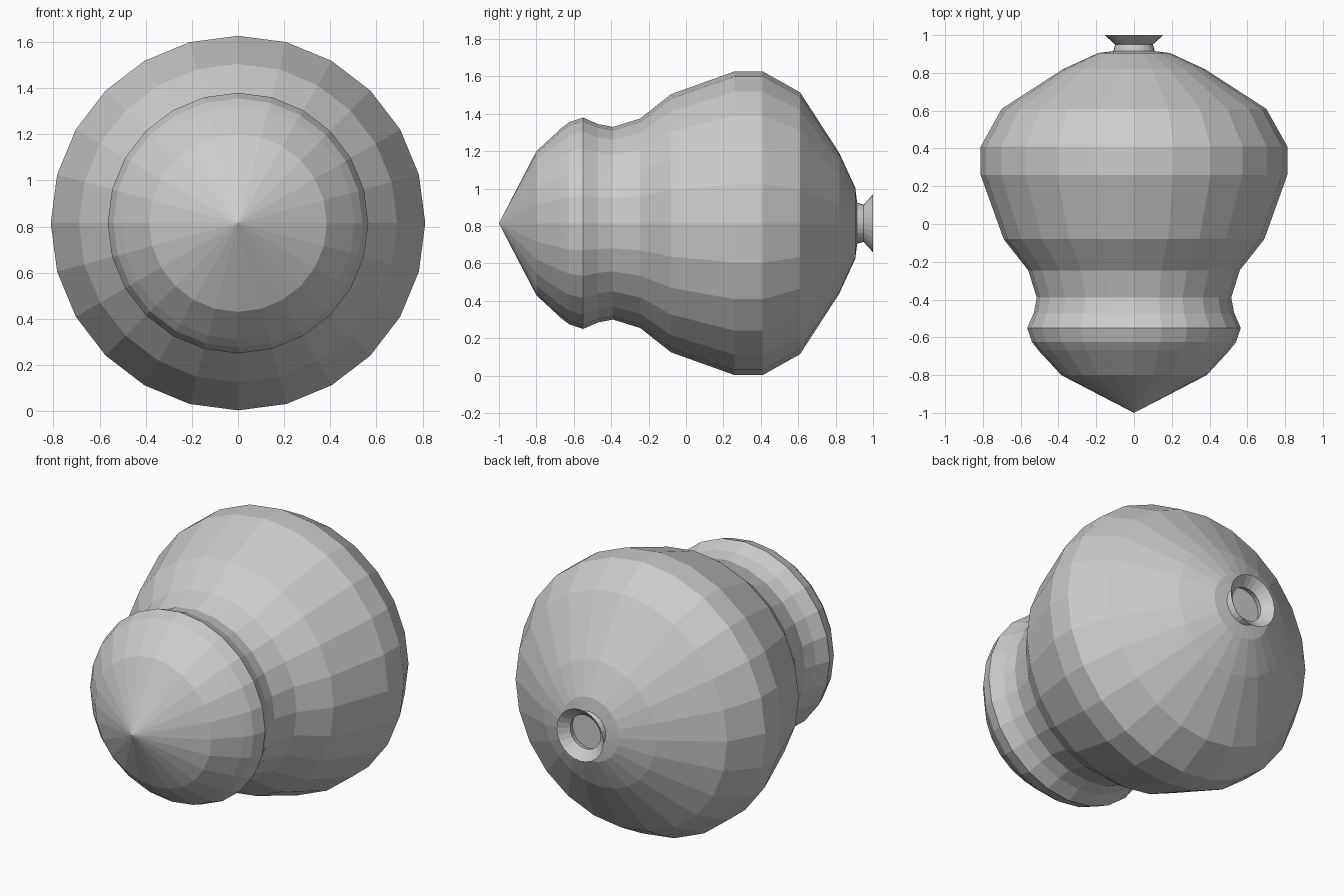
import bpy, bmesh
from math import sin, cos, tau

if "Cube" in bpy.data.objects:
    bpy.data.objects.remove(bpy.data.objects["Cube"])

SIDES = 24
AXIS_Z = 0.815


def lathe(name, profile):
    """Spin (y, radius) points around the horizontal y axis; flat shaded."""
    bm = bmesh.new()
    rings = []
    for y, r in profile:
        n = SIDES if r > 0 else 1
        rings.append([bm.verts.new((r * sin(tau * i / SIDES), y,
                                    AXIS_Z + r * cos(tau * i / SIDES)))
                      for i in range(n)])
    for a, b in zip(rings, rings[1:]):
        for i in range(SIDES):
            j = (i + 1) % SIDES
            quad = [a[i % len(a)], a[j % len(a)], b[j % len(b)], b[i % len(b)]]
            bm.faces.new(list(dict.fromkeys(quad)))
    bmesh.ops.recalc_face_normals(bm, faces=bm.faces)
    mesh = bpy.data.meshes.new(name)
    bm.to_mesh(mesh)
    bm.free()
    obj = bpy.data.objects.new(name, mesh)
    bpy.context.collection.objects.link(obj)
    return obj


# pointed nose, waist and wide bulb, closed at the back
lathe("bulb_body", [
    (-1.0, 0), (-0.80, 0.385), (-0.67, 0.505), (-0.625, 0.54), (-0.55, 0.565),
    (-0.47, 0.53), (-0.39, 0.515), (-0.245, 0.56), (-0.08, 0.69),
    (0.26, 0.812), (0.41, 0.812), (0.61, 0.70), (0.82, 0.375),
    (0.905, 0.19), (0.915, 0.11), (0.915, 0)])

# short flared nozzle, open at the back
lathe("nozzle", [(0.915, 0.11), (0.95, 0.10), (1.0, 0.155)])
